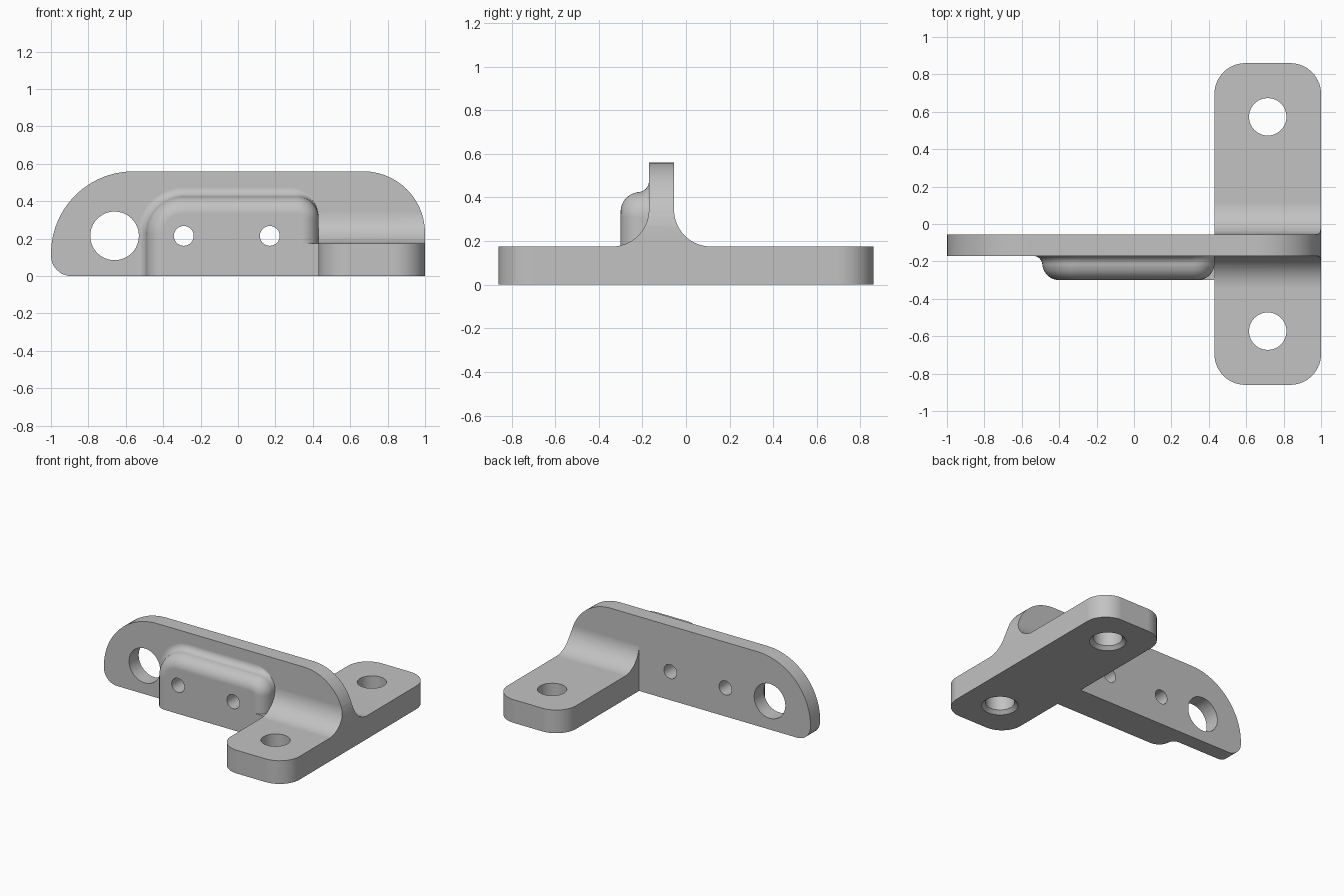
import bpy, bmesh, math

if "Cube" in bpy.data.objects:
    bpy.data.objects.remove(bpy.data.objects["Cube"])

SEG = 14
grey = bpy.data.materials.new("light grey")
grey.diffuse_color = (0.54, 0.54, 0.54, 1)
grey.use_nodes = True
grey.node_tree.nodes["Principled BSDF"].inputs["Base Color"].default_value = grey.diffuse_color


def rounded(corners):
    """Counter-clockwise rectangle (x, y, radius) with rounded corners."""
    pts = []
    signs = [(1, 1), (-1, 1), (-1, -1), (1, -1)]
    for i, (x, y, r) in enumerate(corners):
        if r == 0:
            pts.append((x, y))
            continue
        cx, cy = x + signs[i][0] * r, y + signs[i][1] * r
        for k in range(SEG + 1):
            a = math.pi + (i + k / SEG) * math.pi / 2
            pts.append((cx + r * math.cos(a), cy + r * math.sin(a)))
    return pts


def circle(cx, cy, r, n=48):
    return [(cx + r * math.cos(2 * math.pi * k / n),
             cy + r * math.sin(2 * math.pi * k / n)) for k in range(n)]


def loft(name, layers, axis):
    """Skin matching 2D outlines placed at positions along an axis."""
    place = {"x": lambda p, t: (t, p[0], p[1]),
             "y": lambda p, t: (p[0], t, p[1]),
             "z": lambda p, t: (p[0], p[1], t)}[axis]
    bm = bmesh.new()
    rings = [[bm.verts.new(place(p, t)) for p in pts] for t, pts in layers]
    n = len(rings[0])
    for a, b in zip(rings, rings[1:]):
        for i in range(n):
            j = (i + 1) % n
            bm.faces.new((a[i], a[j], b[j], b[i]))
    bm.faces.new(rings[0])
    bm.faces.new(rings[-1])
    bmesh.ops.recalc_face_normals(bm, faces=bm.faces)
    me = bpy.data.meshes.new(name)
    bm.to_mesh(me)
    bm.free()
    ob = bpy.data.objects.new(name, me)
    bpy.context.collection.objects.link(ob)
    me.materials.append(grey)
    return ob


def prism(name, pts, axis, a, b):
    return loft(name, [(a, pts), (b, pts)], axis)


def combine(target, tool, operation):
    """Apply a boolean and discard the tool."""
    mod = target.modifiers.new(operation, "BOOLEAN")
    mod.operation, mod.solver, mod.object = operation, "EXACT", tool
    bpy.context.view_layer.objects.active = target
    bpy.ops.object.modifier_apply(modifier=mod.name)
    bpy.data.objects.remove(tool)


# Upright plate
side = rounded([(-1, 0, 0.11), (1, 0, 0), (1, 0.56, 0.33), (-1, 0.56, 0.44)])
bracket = prism("bracket", side, "y", -0.17, -0.055)

# Foot with rounded corners
foot = prism("foot", rounded([(0.43, -0.86, 0.165), (1, -0.86, 0.165),
                              (1, 0.86, 0.165), (0.43, 0.86, 0.165)]), "z", 0, 0.175)

# Concave fillets joining plate and foot, trimmed to the plate outline
R = 0.17
arc = [k / SEG * math.pi / 2 for k in range(SEG + 1)]
section = [(-0.34, 0.1)]
section += [(-0.34 + R * math.sin(a), 0.345 - R * math.cos(a)) for a in arc]
section += [(0.115 - R * math.cos(a), 0.345 - R * math.sin(a)) for a in arc]
section += [(0.115, 0.1)]
fillet = prism("fillet", section, "x", 0.43, 1)
combine(fillet, prism("trim", side, "y", -0.7, 0.7), "INTERSECT")

# Raised boss: concave blend at the plate, convex rounded front edge
def boss_outline(d):
    left, right, top = -0.54 + d, 0.4305 - max(0, d - 0.05), 0.475 - d
    return rounded([(left, 0, 0), (right, 0, 0),
                    (right, top, 0.165 - d), (left, top, 0.25 - d)])


N = 8
quarter = [k / N * math.pi / 2 for k in range(N + 1)]
steps = [(-0.12, 0)]
steps += [(-0.22 + 0.05 * math.cos(a), 0.05 * math.sin(a)) for a in quarter]
steps += [(-0.21 - 0.09 * math.sin(a), 0.14 - 0.09 * math.cos(a)) for a in quarter[1:]]
boss = loft("boss", [(y, boss_outline(d)) for y, d in steps], "y")

# Low ledge linking the boss to the foot
ledge = prism("ledge", [(0.2, 0), (0.5, 0), (0.5, 0.175), (0.2, 0.175)], "y", -0.30, -0.12)

for part in (foot, fillet, boss, ledge):
    combine(bracket, part, "UNION")

# Cross holes through plate and boss
for x, r in ((-0.66, 0.13), (-0.29, 0.053), (0.17, 0.053)):
    combine(bracket, prism("hole", circle(x, 0.215, r), "y", -0.5, 0.2), "DIFFERENCE")

# Bolt holes through the foot, chamfered underneath
for y in (-0.573, 0.573):
    layers = [(z, circle(0.715, y, r)) for z, r in
              ((-0.03, 0.155), (0.025, 0.1), (0.3, 0.1))]
    combine(bracket, loft("bolt_hole", layers, "z"), "DIFFERENCE")

# Smooth curved faces, keep flat faces crisp
bpy.ops.object.select_all(action="DESELECT")
bracket.select_set(True)
bpy.context.view_layer.objects.active = bracket
bpy.ops.object.shade_smooth_by_angle(angle=math.radians(30))
weighted = bracket.modifiers.new("weighted normals", "WEIGHTED_NORMAL")
weighted.keep_sharp = True
